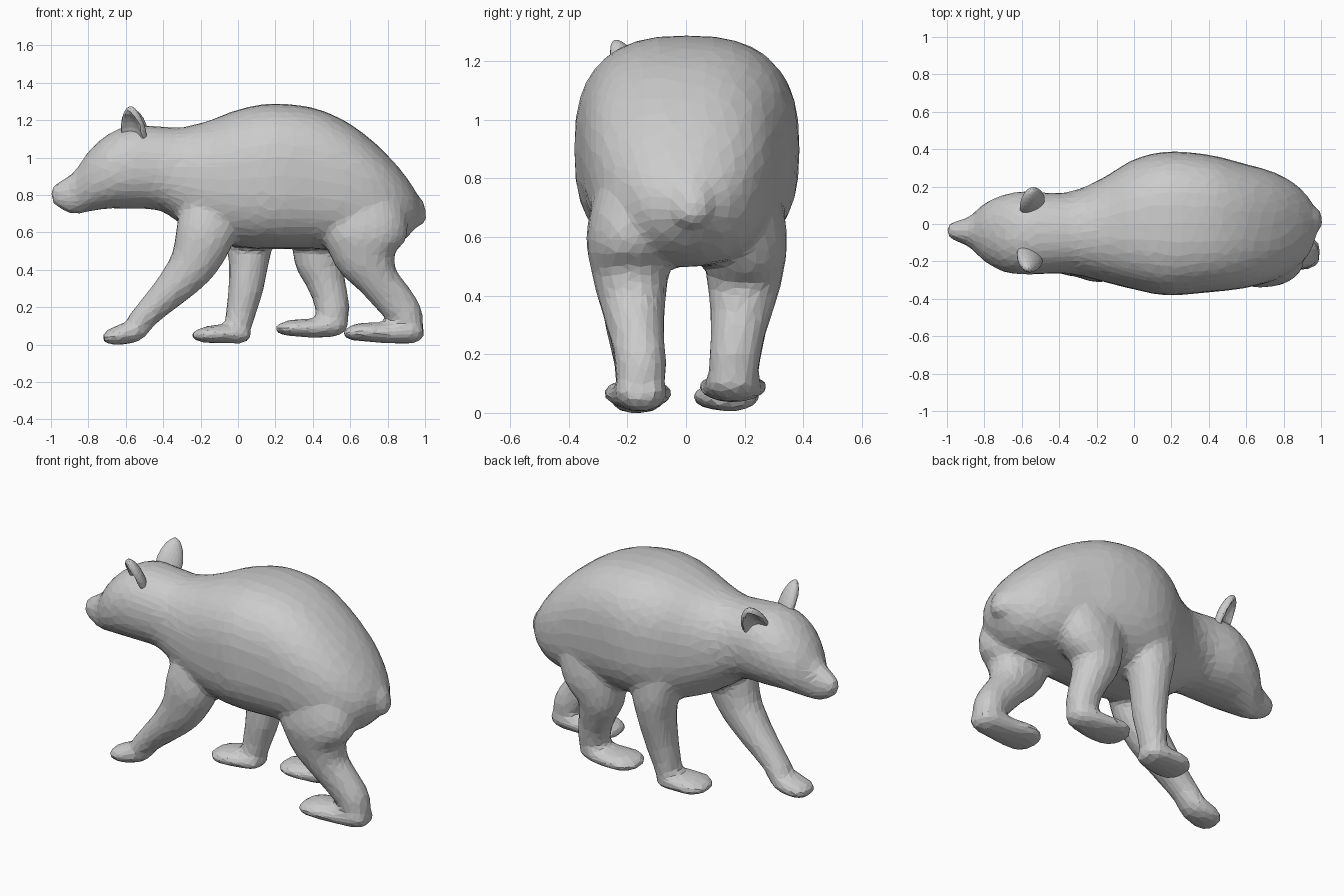
import bpy, bmesh, math
from mathutils import Vector


def spline(rows, n=4):
    """Catmull-Rom through rows of numbers."""
    out = []
    for i in range(len(rows) - 1):
        p = [rows[max(0, min(len(rows) - 1, i + k))] for k in (-1, 0, 1, 2)]
        for s in range(n):
            t = s / n
            out.append([0.5 * (2 * b + (c - a) * t + (2 * a - 5 * b + 4 * c - d) * t * t
                               + (3 * b - a - 3 * c + d) * t ** 3) for a, b, c, d in zip(*p)])
    out.append(list(rows[-1]))
    return out


def loft(bm, rings, sides=24):
    """Skin closed superellipse rings given as (centre, y radius, in-plane axis, power)."""
    loops = []
    for c, w, axis, power in rings:
        loop = []
        for k in range(sides):
            a = 2 * math.pi * k / sides
            ca, sa = math.cos(a), math.sin(a)
            y = math.copysign(abs(ca) ** (2 / power), ca) * w
            h = math.copysign(abs(sa) ** (2 / power), sa)
            loop.append(bm.verts.new(c + Vector((0, y, 0)) + axis * h))
        loops.append(loop)
    for a, b in zip(loops, loops[1:]):
        for k in range(sides):
            j = (k + 1) % sides
            bm.faces.new((a[k], a[j], b[j], b[k]))
    bm.faces.new(loops[0][::-1])
    bm.faces.new(loops[-1])


def limb(bm, rows):
    """Tube along a path; rows are x, z, y, in-plane radius, y radius."""
    rows = spline(rows)
    rings = []
    for i, (x, z, y, r, w) in enumerate(rows):
        a, b = rows[max(i - 1, 0)], rows[min(i + 1, len(rows) - 1)]
        t = Vector((b[0] - a[0], 0, b[1] - a[1])).normalized()
        rings.append((Vector((x, y, z)), w, Vector((-t.z, 0, t.x)) * r, 2.1))
    loft(bm, rings)


def make_object(name, bm):
    bmesh.ops.recalc_face_normals(bm, faces=bm.faces)
    me = bpy.data.meshes.new(name)
    bm.to_mesh(me)
    bm.free()
    ob = bpy.data.objects.new(name, me)
    bpy.context.collection.objects.link(ob)
    return ob


bm = bmesh.new()

# Torso, neck, head and muzzle: x, top z, bottom z, min y, max y, squareness
torso = [
    (-1.00, .845, .785, -.06, -.01, 2), (-.97, .872, .745, -.085, .01, 2),
    (-.88, .93, .705, -.125, .04, 2), (-.80, 1.04, .72, -.20, .11, 2.1),
    (-.70, 1.13, .735, -.255, .155, 2.2), (-.58, 1.18, .735, -.27, .175, 2.2),
    (-.42, 1.175, .725, -.265, .165, 2.2), (-.30, 1.17, .65, -.275, .185, 2.2),
    (-.16, 1.205, .57, -.31, .25, 2.3), (0, 1.265, .53, -.35, .345, 2.5),
    (.18, 1.297, .52, -.382, .387, 2.6), (.40, 1.275, .52, -.365, .37, 2.6),
    (.58, 1.20, .51, -.345, .325, 2.5), (.74, 1.08, .51, -.305, .28, 2.4),
    (.86, .955, .55, -.24, .215, 2.3), (.94, .845, .62, -.155, .135, 2.1),
    (.975, .77, .69, -.06, .06, 2)]
loft(bm, [(Vector((x, (a + b) / 2, (t + u) / 2)), (b - a) / 2, Vector((0, 0, (t - u) / 2)), p)
          for x, t, u, a, b, p in spline(torso)], 36)

# Tail
limb(bm, [(.86, .82, .01, .06, .07), (.93, .74, .02, .07, .08),
          (.965, .68, .02, .045, .065), (.965, .645, .02, .015, .03)])

# Near front leg, stretched forward, with paw
limb(bm, [(-.10, .98, -.09, .06, .06), (-.14, .80, -.16, .14, .10), (-.17, .62, -.19, .16, .12),
          (-.235, .45, -.19, .13, .11), (-.34, .32, -.18, .10, .098),
          (-.45, .21, -.17, .078, .083), (-.54, .115, -.16, .066, .078)])
limb(bm, [(-.48, .13, -.16, .04, .06), (-.55, .085, -.16, .06, .085), (-.64, .058, -.165, .052, .095),
          (-.70, .048, -.17, .036, .075), (-.725, .048, -.17, .015, .04)])

# Far front leg, standing, with paw
limb(bm, [(.05, .98, .16, .06, .06), (.05, .80, .20, .15, .11), (.06, .60, .21, .135, .125),
          (.057, .45, .20, .108, .115), (.04, .30, .18, .093, .098),
          (.015, .18, .17, .08, .083), (-.01, .07, .16, .068, .08)])
limb(bm, [(.065, .05, .15, .02, .05), (.02, .06, .15, .045, .09), (-.10, .066, .14, .05, .115),
          (-.19, .06, .135, .04, .11), (-.25, .058, .135, .015, .05)])

# Near hind leg, pushing back, with paw
limb(bm, [(.62, 1.0, -.12, .06, .06), (.65, .82, -.17, .18, .12), (.675, .62, -.195, .235, .145),
          (.685, .48, -.19, .175, .13), (.745, .36, -.18, .115, .108), (.825, .26, -.165, .105, .092),
          (.89, .175, -.155, .095, .088), (.91, .09, -.155, .08, .08)])
limb(bm, [(.985, .10, -.155, .035, .055), (.94, .085, -.155, .068, .085), (.80, .072, -.16, .056, .10),
          (.67, .076, -.165, .05, .12), (.60, .07, -.165, .037, .10), (.562, .065, -.165, .015, .05)])

# Far hind leg, stepping forward, with paw
limb(bm, [(.58, 1.0, .14, .06, .06), (.54, .82, .18, .18, .12), (.48, .62, .20, .20, .145),
          (.44, .47, .20, .145, .13), (.465, .36, .19, .108, .108), (.495, .26, .175, .095, .092),
          (.505, .18, .165, .09, .088), (.49, .12, .16, .075, .08)])
limb(bm, [(.57, .15, .16, .03, .05), (.53, .12, .16, .062, .085), (.42, .098, .16, .053, .105),
          (.30, .098, .16, .045, .12), (.24, .095, .16, .035, .10), (.20, .092, .16, .015, .05)])

bear = make_object("bear_body", bm)

# Fuse into one skin, soften the joins, then reduce to broad facets
m = bear.modifiers.new("fuse", 'REMESH')
m.mode = 'VOXEL'
m.voxel_size = 0.017
m = bear.modifiers.new("soften", 'SMOOTH')
m.factor = 0.5
m.iterations = 10
m = bear.modifiers.new("facet", 'DECIMATE')
m.ratio = 0.08
bpy.context.view_layer.objects.active = bear
bear.select_set(True)
bpy.ops.object.convert(target='MESH')
base = min(v.co.z for v in bear.data.vertices)
for v in bear.data.vertices:
    v.co.z -= base
for p in bear.data.polygons:
    p.use_smooth = False


# Cupped ears: tapered flattened ball with its front hollowed
def ear(name, root, tip, facing, width):
    root, tip = Vector(root), Vector(tip)
    up = (tip - root).normalized()
    face = Vector(facing)
    face = (face - up * face.dot(up)).normalized()
    side = up.cross(face)
    bm = bmesh.new()
    bmesh.ops.create_icosphere(bm, subdivisions=3, radius=1)
    half = (tip - root).length / 2
    for v in bm.verts:
        x, y, z = v.co
        if y > 0:
            y -= 1.2 * max(0, 1 - (x * x + z * z) / .7)
        x *= 1.05 - .25 * z
        v.co = (root + tip) / 2 + side * x * width + face * y * .042 + up * z * half
    make_object(name, bm)


ear("near_ear", (-.545, -.13, 1.04), (-.575, -.245, 1.272), (-.5, -.85, 0), .07)
ear("far_ear", (-.54, .06, 1.04), (-.55, .185, 1.25), (-.5, .85, 0), .07)
